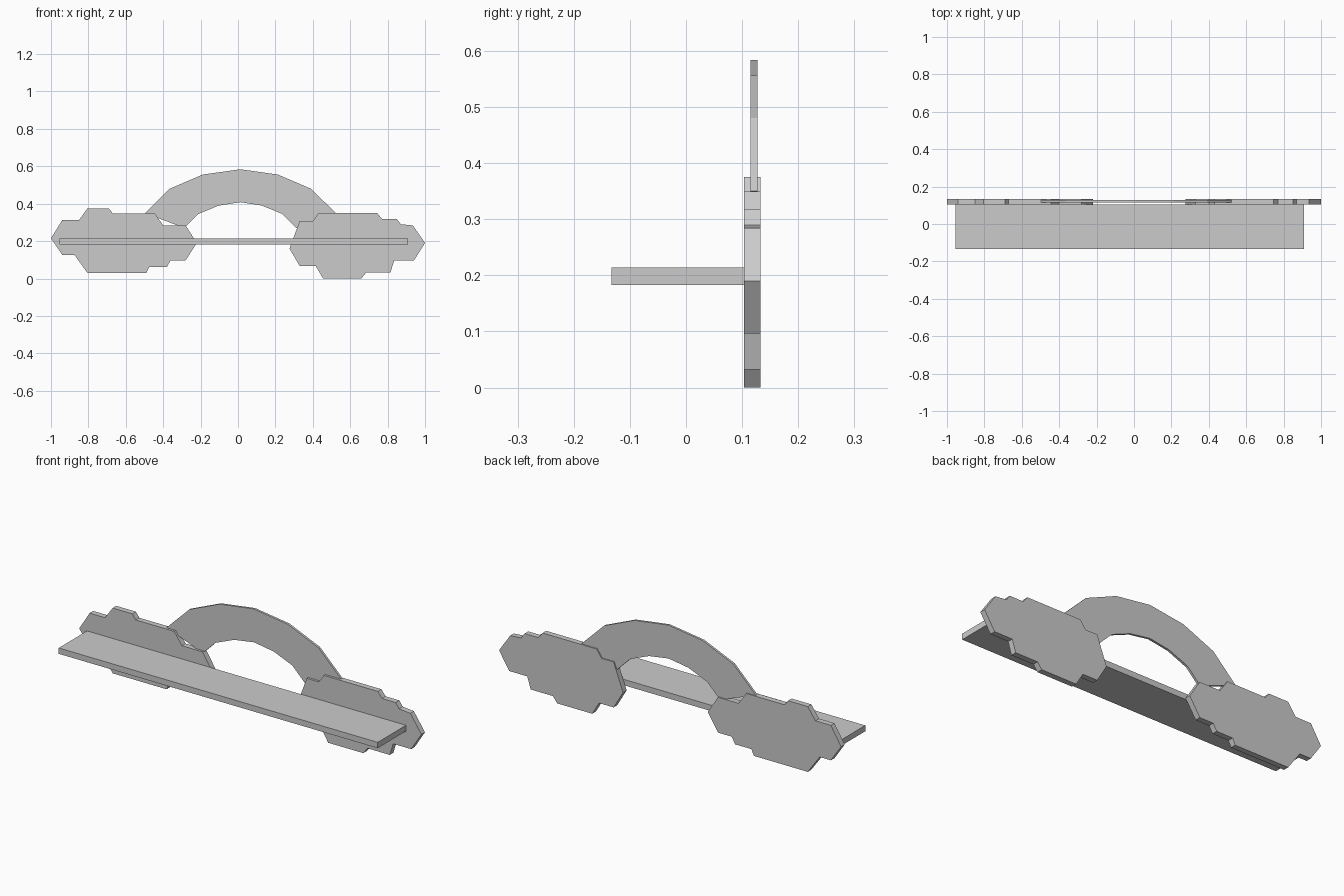
import bpy, bmesh

if "Cube" in bpy.data.objects:
    bpy.data.objects.remove(bpy.data.objects["Cube"])


def slab(name, outline, y0, y1):
    """Extrude an (x, z) outline from y0 to y1."""
    bm = bmesh.new()
    face = bm.faces.new([bm.verts.new((x, y0, z)) for x, z in outline])
    ext = bmesh.ops.extrude_face_region(bm, geom=[face])
    verts = [v for v in ext["geom"] if isinstance(v, bmesh.types.BMVert)]
    bmesh.ops.translate(bm, verts=verts, vec=(0, y1 - y0, 0))
    bmesh.ops.recalc_face_normals(bm, faces=bm.faces)
    mesh = bpy.data.meshes.new(name)
    bm.to_mesh(mesh)
    bm.free()
    obj = bpy.data.objects.new(name, mesh)
    bpy.context.collection.objects.link(obj)
    return obj


# Cloud-shaped back plates
left_cloud = [(-1, .215), (-.94, .312), (-.85, .312), (-.805, .375), (-.69, .375),
              (-.67, .348), (-.445, .348), (-.40, .284), (-.28, .284), (-.22, .19),
              (-.28, .097), (-.36, .097), (-.38, .062), (-.475, .062), (-.49, .03),
              (-.805, .03), (-.875, .127), (-.94, .127)]
right_cloud = [(.275, .16), (.33, .307), (.40, .307), (.43, .349), (.745, .349),
               (.77, .318), (.85, .318), (.87, .29), (.935, .284), (1, .19),
               (.94, .096), (.835, .096), (.815, .032), (.685, .032), (.66, 0),
               (.455, 0), (.415, .067), (.33, .067)]
slab("left_cloud_plate", left_cloud, .103, .133)
slab("right_cloud_plate", right_cloud, .103, .133)

# Thin rainbow arch, built from mirrored half profiles
cx = .0125
outer = [(.51, .35), (.378, .48), (.2, .556), (0, .584)]
inner = [(.30, .27), (.225, .345), (.115, .39), (0, .408)]


def full(half):
    return [(cx - x, z) for x, z in half] + [(cx + x, z) for x, z in half[-2::-1]]


# Rounded-off feet end inside the cloud plates
slab("rainbow_arch", full(outer) + full(inner)[::-1], .115, .127)

# Shelf board
slab("shelf_board", [(-.955, .183), (.91, .183), (.91, .214), (-.955, .214)], -.133, .103)
